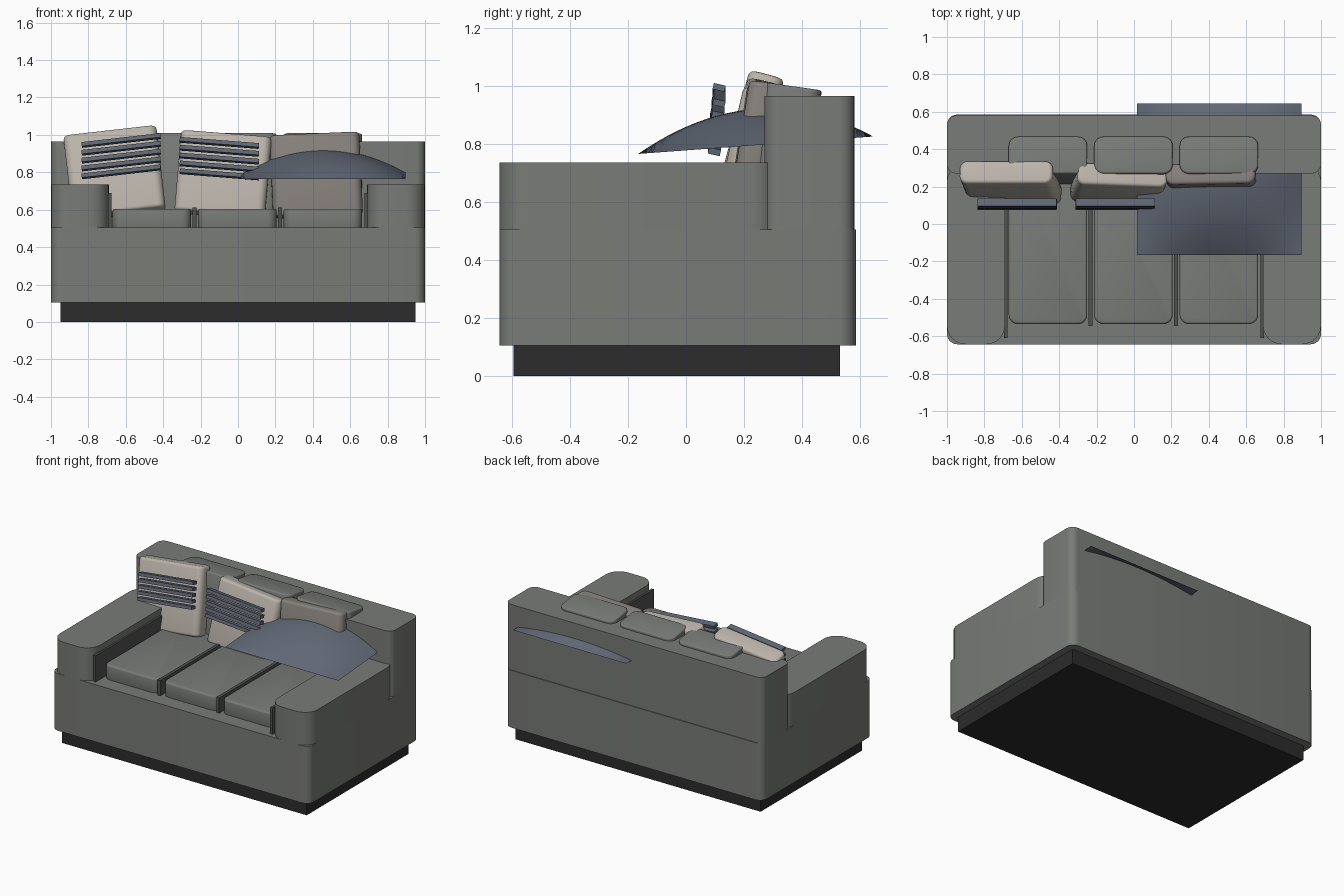
import bpy, bmesh, math
from mathutils import Matrix, Euler

if "Cube" in bpy.data.objects:
    bpy.data.objects.remove(bpy.data.objects["Cube"])


def material(name, rgb):
    m = bpy.data.materials.new(name)
    m.diffuse_color = (*rgb, 1)
    m.use_nodes = True
    m.node_tree.nodes["Principled BSDF"].inputs["Base Color"].default_value = m.diffuse_color
    return m


FABRIC = material("grey_fabric", (0.19, 0.2, 0.185))
DARK = material("dark_plinth", (0.025, 0.025, 0.025))
SEAM = material("seam", (0.08, 0.085, 0.08))
CREAM = material("cream", (0.5, 0.46, 0.41))
TAUPE = material("taupe", (0.24, 0.22, 0.2))
BLUE = material("slate_blue", (0.12, 0.14, 0.18))


def finish(name, bm, mat):
    me = bpy.data.meshes.new(name)
    bm.normal_update()
    bm.to_mesh(me)
    bm.free()
    ob = bpy.data.objects.new(name, me)
    bpy.context.collection.objects.link(ob)
    me.materials.append(mat)
    bpy.ops.object.select_all(action='DESELECT')
    ob.select_set(True)
    bpy.context.view_layer.objects.active = ob
    bpy.ops.object.shade_smooth_by_angle(angle=math.radians(35))
    return ob


def block(name, x, y, z, mat, corner=0.0, edge=0.0, rot=(0, 0, 0)):
    """Box from (min, max) ranges; corner rounds upright edges, edge rounds the rims."""
    bm = bmesh.new()
    bmesh.ops.create_cube(bm, size=1)
    size = [r[1] - r[0] for r in (x, y, z)]
    mid = [(r[1] + r[0]) / 2 for r in (x, y, z)]
    bmesh.ops.scale(bm, vec=size, verts=bm.verts)
    if corner:
        up = [e for e in bm.edges if abs(e.verts[0].co.z - e.verts[1].co.z) > 1e-4]
        bmesh.ops.bevel(bm, geom=up, offset=corner, segments=6, profile=0.5, affect='EDGES')
    if edge:
        rim = [e for e in bm.edges
               if abs(e.verts[0].co.z - e.verts[1].co.z) < 1e-4
               and any(abs(f.normal.z) > 0.9 for f in e.link_faces)]
        bmesh.ops.bevel(bm, geom=rim, offset=edge, segments=3, profile=0.5, affect='EDGES')
    turn = Euler([math.radians(a) for a in rot]).to_matrix().to_4x4()
    bmesh.ops.transform(bm, matrix=Matrix.Translation(mid) @ turn, verts=bm.verts)
    return finish(name, bm, mat)


def around(centre, size):
    return [(c - s / 2, c + s / 2) for c, s in zip(centre, size)]


# Plinth, base and back
block("plinth", (-0.95, 0.95), (-0.595, 0.53), (0, 0.106), DARK)
block("base", (-1, 1), (-0.643, 0.585), (0.104, 0.505), FABRIC, 0.055)
block("backrest", (-1, 1), (0.27, 0.58), (0.5, 0.965), FABRIC, 0.05)

# Arms with inner seam strips
for side, s in (("left", -1), ("right", 1)):
    block(side + "_arm", sorted((s, s * 0.69)), (-0.643, 0.325), (0.5, 0.735), FABRIC, 0.1)
    block(side + "_arm_seam", sorted((s * 0.677, s * 0.695)), (-0.61, 0.3), (0.5, 0.69), SEAM)

# Seat cushions and back cushions
for i in range(3):
    cx = -0.46 + 0.457 * i
    block(f"seat_cushion_{i + 1}", (cx - 0.21, cx + 0.21), (-0.535, 0.3), (0.495, 0.605),
          FABRIC, 0.05, 0.012)
    block(f"back_cushion_{i + 1}", *around((cx, 0.34, 0.79), (0.42, 0.2, 0.42)),
          FABRIC, 0.05, 0.01, (-8, 0, 0))

# Strips between the seat cushions
for i, cx in enumerate((-0.232, 0.224)):
    block(f"seat_seam_{i + 1}", (cx - 0.011, cx + 0.011), (-0.545, 0.28), (0.5, 0.612), SEAM)

# Leaning throw pillows: centre, size, rotation
pillows = [
    ((-0.66, 0.22, 0.795), (0.5, 0.125, 0.455), (-15, -6.5, 0), CREAM),
    ((-0.08, 0.215, 0.785), (0.485, 0.12, 0.44), (-13, 4.5, -2), CREAM),
    ((0.418, 0.235, 0.785), (0.48, 0.11, 0.44), (-9, -2.5, 1), TAUPE),
]
for i, (centre, size, rot, mat) in enumerate(pillows):
    block(f"throw_pillow_{i + 1}", *around(centre, size), mat, 0.042, 0.018, rot)

# Raised stripes in front of the two cream pillows
for p, (cx, top, roll) in enumerate(((-0.625, 0.97, -6.5), (-0.1, 0.957, 4.5))):
    for i in range(5):
        block(f"pillow_{p + 1}_stripe_{i + 1}",
              *around((cx, 0.114 - 0.004 * i, top - 0.042 * i), (0.425, 0.042, 0.022)),
              BLUE, 0, 0, (-13, roll, 0))

# Draped blanket: tilted sheet with a domed middle
bm = bmesh.new()
bmesh.ops.create_grid(bm, x_segments=24, y_segments=24, size=1)
for v in bm.verts:
    a, b = v.co.x, v.co.y
    v.co = (0.455 + 0.44 * a, 0.24 + 0.405 * b,
            0.795 + 0.03 * b + 0.125 * (1 - a * a) * (1 - b * b))
finish("blanket", bm, BLUE)
